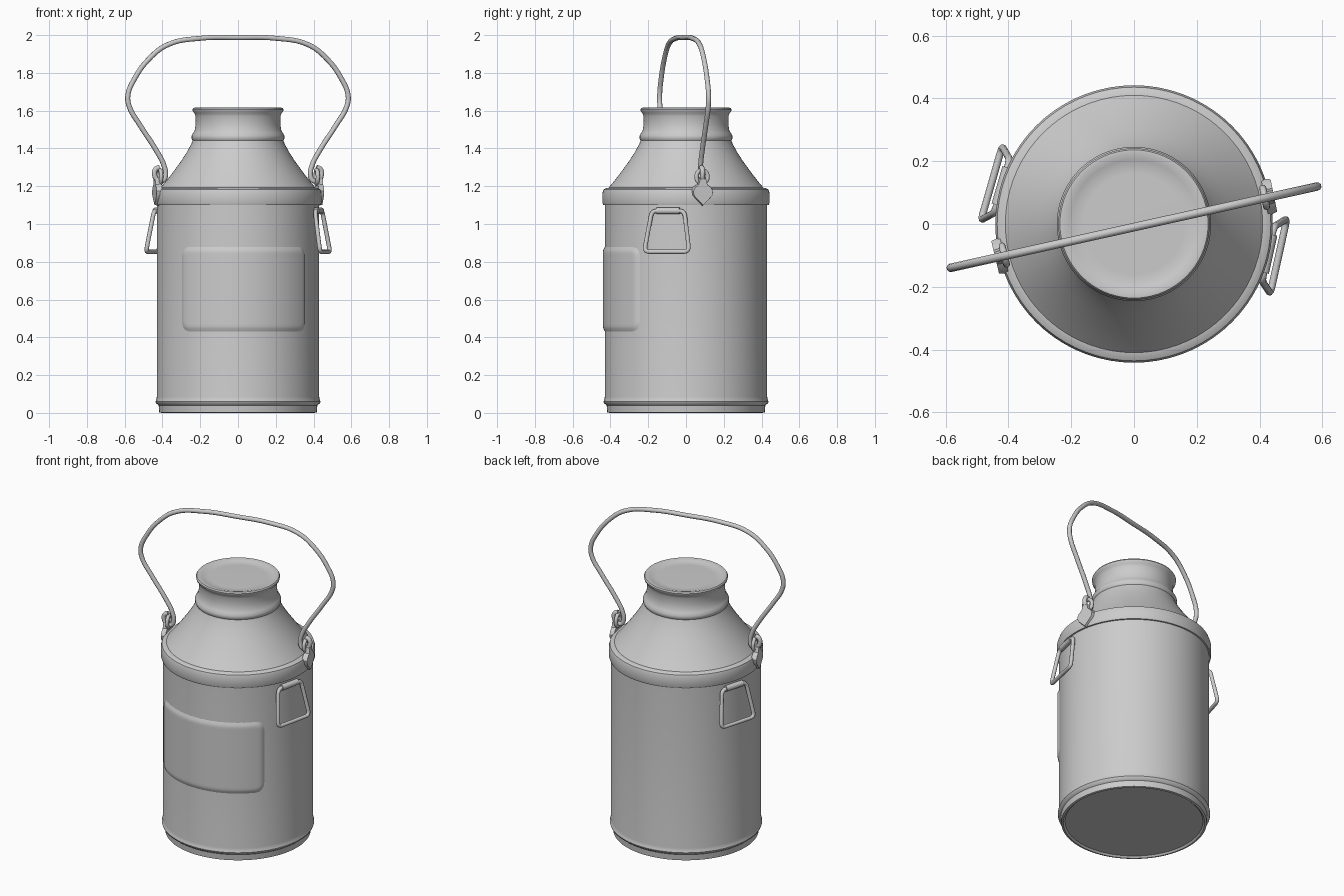
import bpy, bmesh
from math import sin, cos, pi, radians, hypot
from mathutils import Vector, Matrix

if "Cube" in bpy.data.objects:
    bpy.data.objects.remove(bpy.data.objects["Cube"])


def finish(name, bm, angle=40):
    bmesh.ops.recalc_face_normals(bm, faces=bm.faces)
    me = bpy.data.meshes.new(name)
    bm.to_mesh(me)
    bm.free()
    ob = bpy.data.objects.new(name, me)
    bpy.context.collection.objects.link(ob)
    smooth(ob, angle)
    return ob


def smooth(ob, angle=40):
    bpy.ops.object.select_all(action='DESELECT')
    ob.select_set(True)
    bpy.context.view_layer.objects.active = ob
    bpy.ops.object.shade_smooth_by_angle(angle=radians(angle))


def lathe(name, profile, n=72):
    bm = bmesh.new()
    rings = []
    for r, z in profile:
        if r == 0:
            rings.append([bm.verts.new((0, 0, z))] * n)
        else:
            rings.append([bm.verts.new((r * cos(2 * pi * i / n), r * sin(2 * pi * i / n), z))
                          for i in range(n)])
    for a, b in zip(rings, rings[1:]):
        for i in range(n):
            j = (i + 1) % n
            bm.faces.new(dict.fromkeys((a[i], a[j], b[j], b[i])))
    return finish(name, bm)


def tube(name, pts, radius, closed=False, curved=True):
    cu = bpy.data.curves.new(name, 'CURVE')
    cu.dimensions = '3D'
    cu.bevel_depth = radius
    cu.bevel_resolution = 3
    cu.use_fill_caps = True
    sp = cu.splines.new('BEZIER' if curved else 'POLY')
    if curved:
        cu.resolution_u = 6
        sp.bezier_points.add(len(pts) - 1)
        for b, p in zip(sp.bezier_points, pts):
            b.co = p
            b.handle_left_type = b.handle_right_type = 'AUTO'
    else:
        sp.points.add(len(pts) - 1)
        for b, p in zip(sp.points, pts):
            b.co = (*p, 1)
    sp.use_cyclic_u = closed
    ob = bpy.data.objects.new(name, cu)
    bpy.context.collection.objects.link(ob)
    bpy.ops.object.select_all(action='DESELECT')
    ob.select_set(True)
    bpy.context.view_layer.objects.active = ob
    bpy.ops.object.convert(target='MESH')
    ob = bpy.context.object
    smooth(ob, 60)
    return ob


def rounded(corners, r):
    """Closed outline with each corner replaced by a small arc."""
    out = []
    n = len(corners)
    for i, c in enumerate(corners):
        a = c + (corners[i - 1] - c).normalized() * r
        b = c + (corners[(i + 1) % n] - c).normalized() * r
        for k in range(6):
            t = k / 5
            out.append(a * (1 - t) ** 2 + c * 2 * t * (1 - t) + b * t * t)
    return out


# can: base rim, bead, wall, shoulder band, cone, neck and lid
lathe("can_body", [
    (0, 0.012), (0.395, 0.01), (0.405, 0.0), (0.417, 0.003), (0.42, 0.04),
    (0.433, 0.05), (0.437, 0.06), (0.432, 0.072), (0.43, 0.085), (0.43, 1.1),
    (0.438, 1.101), (0.442, 1.112), (0.442, 1.165), (0.436, 1.183), (0.422, 1.19),
    (0.41, 1.192), (0.378, 1.23), (0.34, 1.28), (0.30, 1.335), (0.268, 1.385),
    (0.247, 1.425), (0.24, 1.442), (0.246, 1.452), (0.246, 1.468), (0.237, 1.482),
    (0.228, 1.5), (0.224, 1.53), (0.225, 1.57), (0.231, 1.587), (0.239, 1.596),
    (0.241, 1.607), (0.236, 1.615), (0.225, 1.616), (0.205, 1.61), (0.185, 1.604),
    (0.16, 1.604), (0, 1.608)])

# raised label panel wrapped round the front
bm = bmesh.new()
NU, NV = 56, 36
a0, a1, z0, z1 = -45, 57, 0.42, 0.89
grid = []
for i in range(NU + 1):
    row = []
    for j in range(NV + 1):
        a = radians(a0 + (a1 - a0) * i / NU)
        z = z0 + (z1 - z0) * j / NV
        hu, hv = radians(a1 - a0) * 0.43 / 2, (z1 - z0) / 2
        du = abs(a - radians(a0 + a1) / 2) * 0.43 - (hu - 0.06)
        dv = abs(z - (z0 + z1) / 2) - (hv - 0.06)
        d = 0.06 - hypot(max(du, 0), max(dv, 0))
        t = min(max(d / 0.035, 0), 1)
        r = 0.426 + 0.014 * t * t * (3 - 2 * t)
        row.append(bm.verts.new((r * sin(a), -r * cos(a), z)))
    grid.append(row)
for i in range(NU):
    for j in range(NV):
        bm.faces.new((grid[i][j], grid[i + 1][j], grid[i + 1][j + 1], grid[i][j + 1]))
finish("label_panel", bm)

# bail handle with a hook curled at each end
half = [(0.415, 1.3), (0.436, 1.29), (0.442, 1.262), (0.425, 1.232), (0.4, 1.228),
        (0.384, 1.255), (0.392, 1.31), (0.43, 1.385), (0.52, 1.525), (0.575, 1.62),
        (0.583, 1.68), (0.55, 1.765), (0.47, 1.875), (0.37, 1.95), (0.2, 1.983)]
path = [(-x, z) for x, z in half] + [(0, 1.987)] + [(x, z) for x, z in reversed(half)]
tube("bail_handle", [(x, -0.01 + 0.222 * x, z) for x, z in path], 0.0135)

# lugs: pointed plate plus eye, one on each side
plate = [(0, 1.095), (0.03, 1.122), (0.056, 1.15), (0.06, 1.175), (0.048, 1.196),
         (0.026, 1.212), (0.018, 1.245)]
outline = plate + [(-y, z) for y, z in reversed(plate[1:])]
for side, az in (("right", 11.5), ("left", 193.5)):
    rot = Matrix.Rotation(radians(az), 4, 'Z')
    bm = bmesh.new()
    f = bm.faces.new([bm.verts.new((0.425, y, z)) for y, z in outline])
    ext = bmesh.ops.extrude_face_region(bm, geom=[f])
    top = [v for v in ext['geom'] if isinstance(v, bmesh.types.BMVert)]
    bmesh.ops.translate(bm, verts=top, vec=(0.03, 0, 0))
    for v in top:
        v.co.y *= 0.88
        v.co.z = 1.17 + (v.co.z - 1.17) * 0.92
    bm.transform(rot)
    finish(side + "_lug_plate", bm, 35)
    ring = [rot @ Vector((0.425, 0.03 * cos(k * pi / 4), 1.25 + 0.036 * sin(k * pi / 4)))
            for k in range(8)]
    tube(side + "_lug_eye", ring, 0.011, closed=True)

# hanging side handles: trapezoid wire loop in a sleeve
for side, az in (("right", -12.5), ("left", 164)):
    rot = Matrix.Rotation(radians(az), 4, 'Z')
    corners = [Vector(c) for c in ((0.437, -0.088, 1.07), (0.437, 0.088, 1.07),
                                   (0.472, 0.122, 0.853), (0.472, -0.122, 0.853))]
    tube(side + "_side_handle", [rot @ p for p in rounded(corners, 0.03)], 0.0115,
         closed=True, curved=False)
    tube(side + "_handle_sleeve",
         [rot @ Vector((0.436, y, 1.07)) for y in (-0.062, 0.062)], 0.018, curved=False)
